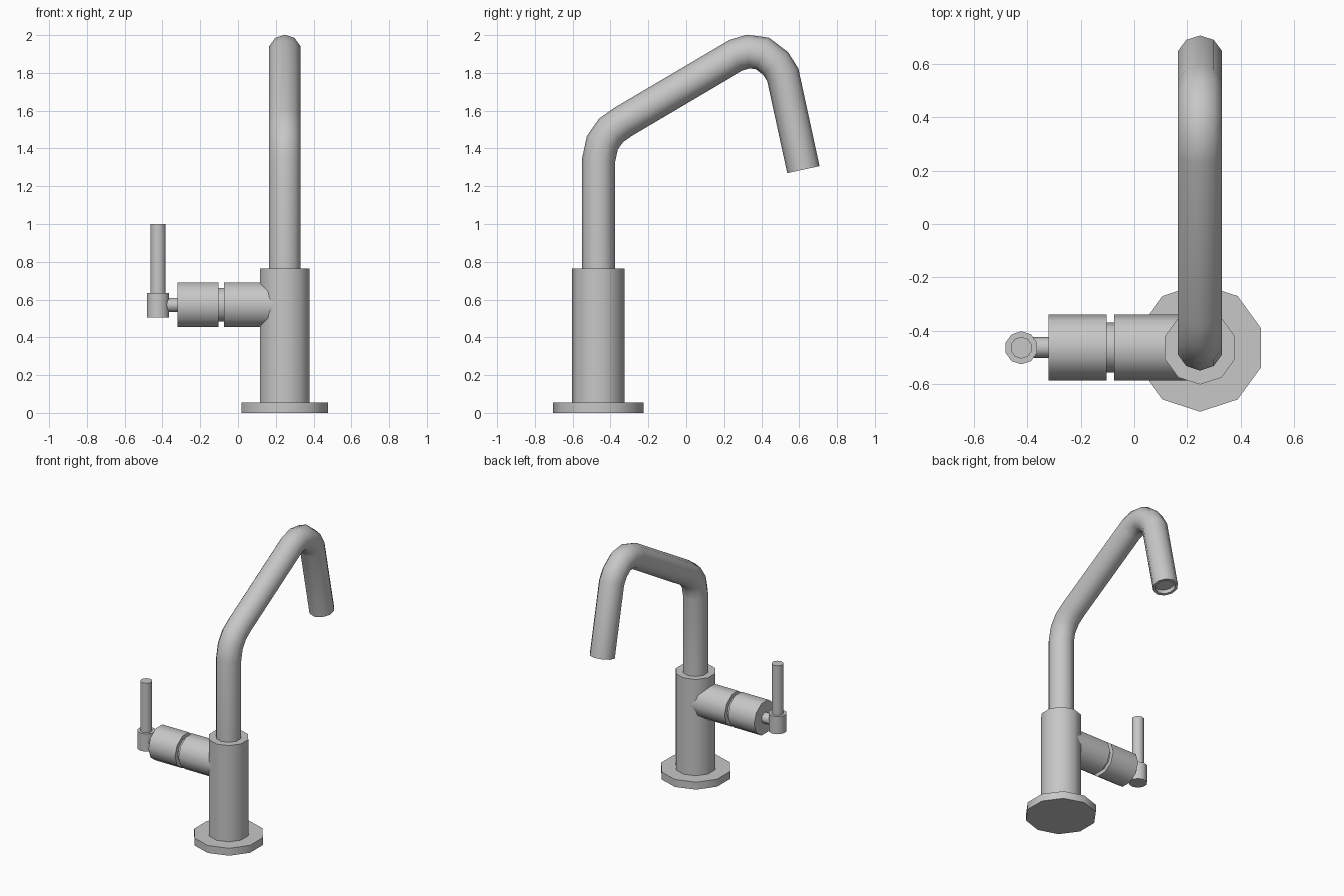
import bpy, bmesh, math
from mathutils import Vector

if "Cube" in bpy.data.objects:
    bpy.data.objects.remove(bpy.data.objects["Cube"])

SIDES = 10
CX, CY = 0.248, -0.4645
metal = bpy.data.materials.new("brushed_grey")
metal.diffuse_color = (0.57, 0.57, 0.57, 1)
metal.use_nodes = True
metal.node_tree.nodes["Principled BSDF"].inputs["Base Color"].default_value = metal.diffuse_color


def sweep(name, rings, side):
    """Skin ten-sided rings (centre, tangent, radius, mitre stretch) and cap both ends."""
    bm = bmesh.new()
    loops = []
    for c, t, r, stretch in rings:
        u = side.cross(t).normalized()
        loops.append([bm.verts.new(c + u * r * stretch * math.cos(a) + side * r * math.sin(a))
                      for a in (2 * math.pi * i / SIDES for i in range(SIDES))])
    for a, b in zip(loops, loops[1:]):
        for i in range(SIDES):
            j = (i + 1) % SIDES
            bm.faces.new((a[i], a[j], b[j], b[i]))
    bm.faces.new(loops[0])
    bm.faces.new(loops[-1])
    bmesh.ops.recalc_face_normals(bm, faces=bm.faces)
    # smooth around the sides, sharp at the rims
    for f in bm.faces:
        f.smooth = True
    for e in bm.edges:
        e.smooth = e.calc_face_angle(0) < math.radians(45)
    me = bpy.data.meshes.new(name)
    bm.to_mesh(me)
    bm.free()
    me.materials.append(metal)
    ob = bpy.data.objects.new(name, me)
    bpy.context.collection.objects.link(ob)


def rod(name, a, b, r):
    a, b = Vector(a), Vector(b)
    t = (b - a).normalized()
    side = Vector((0, 0, 1)) if abs(t.x) > 0.5 else Vector((1, 0, 0))
    sweep(name, [(a, t, r, 1), (b, t, r, 1)], side)


# base plate and body
rod("base_plate", (CX, CY, 0), (CX, CY, 0.055), 0.24)
rod("body", (CX, CY, 0.05), (CX, CY, 0.765), 0.138)

# bent spout with a shallow recess at the outlet
path = [(-0.4625, 0.75), (-0.4625, 1.34), (-0.443, 1.43), (-0.398, 1.495),
        (-0.335, 1.54), (0.263, 1.893), (0.33, 1.913), (0.405, 1.903),
        (0.475, 1.85), (0.513, 1.79), (0.622, 1.288)]
pts = [Vector((CX, y, z)) for y, z in path]
rings = []
for i, p in enumerate(pts):
    t_in = (p - pts[i - 1]).normalized() if i else (pts[1] - p).normalized()
    t_out = (pts[i + 1] - p).normalized() if i < len(pts) - 1 else t_in
    t = (t_in + t_out).normalized()
    rings.append((p, t, 0.0875, 1 / t.dot(t_in)))
end, t = pts[-1], rings[-1][1]
rings += [(end, t, 0.068, 1), (end - t * 0.03, t, 0.068, 1)]
sweep("spout", rings, Vector((1, 0, 0)))

# side valve
ZV = 0.572
for name, x0, x1, r in (("valve_socket", -0.075, CX, 0.124),
                        ("valve_neck", -0.11, -0.07, 0.093),
                        ("valve_knob", -0.32, -0.103, 0.124),
                        ("lever_stem", -0.42, -0.31, 0.039)):
    rod(name, (x0, CY + 0.001, ZV), (x1, CY + 0.001, ZV), r)

# upright lever
rod("lever_collar", (-0.423, CY, 0.505), (-0.423, CY, 0.635), 0.062)
rod("lever", (-0.423, CY, 0.63), (-0.423, CY, 1.0), 0.041)
